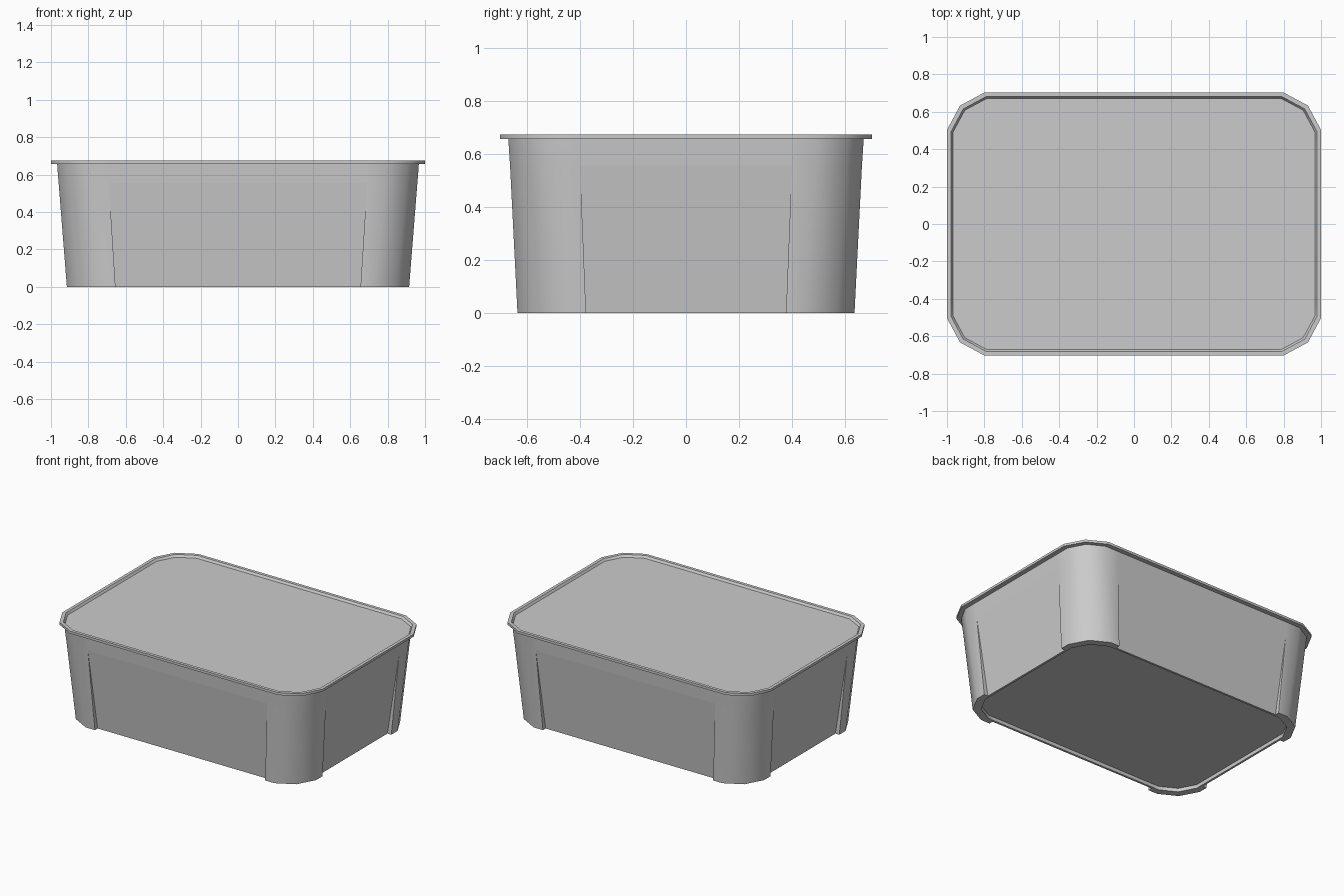
import bpy, bmesh, math

cube = bpy.data.objects.get("Cube")
if cube:
    bpy.data.objects.remove(cube)

grey = bpy.data.materials.new("grey plastic")
grey.use_nodes = True
colour = (0.6, 0.6, 0.6, 1)
grey.diffuse_color = colour
grey.node_tree.nodes["Principled BSDF"].inputs["Base Color"].default_value = colour


def ring(bm, hx, hy, z, r, px, py):
    """Rectangle with chamfered round corners; px and py mark the panel edges."""
    corner = [(hx, py), (hx, hy - r), (hx - 0.35 * r, hy - 0.35 * r), (hx - r, hy), (px, hy)]
    verts = []
    for sx, sy in ((1, 1), (-1, 1), (-1, -1), (1, -1)):
        points = corner if sx == sy else corner[::-1]
        verts += [bm.verts.new((sx * x, sy * y, z)) for x, y in points]
    return verts


def bridge(bm, a, b, gaps=True):
    """Join two rings, optionally leaving the four panel spans open."""
    n = len(a)
    for i in range(n):
        if gaps or i % 5 != 4:
            j = (i + 1) % n
            bm.faces.new((a[i], a[j], b[j], b[i]))


def finish(bm, name, flat=()):
    bmesh.ops.recalc_face_normals(bm, faces=bm.faces)
    for face in bm.faces:
        face.smooth = True
    for edge in bm.edges:
        edge.smooth = edge.calc_face_angle(0) < math.radians(40)
    for face in flat:
        for edge in face.edges:
            edge.smooth = False
    mesh = bpy.data.meshes.new(name)
    bm.to_mesh(mesh)
    bm.free()
    mesh.materials.append(grey)
    obj = bpy.data.objects.new(name, mesh)
    bpy.context.collection.objects.link(obj)


# Tub: tapered walls, panels sinking inwards towards the bottom, raised floor
bm = bmesh.new()
top = ring(bm, 0.967, 0.672, 0.66, 0.17, 0.69, 0.40)
bend = ring(bm, 0.963, 0.668, 0.6, 0.17, 0.69, 0.40)
panel_top = ring(bm, 0.959, 0.665, 0.555, 0.172, 0.69, 0.40)
foot = ring(bm, 0.915, 0.637, 0, 0.19, 0.655, 0.378)
inner = ring(bm, 0.885, 0.607, 0, 0.18, 0.655, 0.378)
lip = ring(bm, 0.87, 0.592, 0, 0.17, 0.655, 0.378)
floor = ring(bm, 0.87, 0.592, 0.025, 0.17, 0.655, 0.378)
bridge(bm, top, bend)
bridge(bm, bend, panel_top)
bridge(bm, panel_top, foot, False)
bridge(bm, foot, inner, False)
bridge(bm, inner, lip)
bridge(bm, lip, floor)
bm.faces.new(floor)
panels = []
for i in range(4, 20, 5):
    j = (i + 1) % 20
    panels.append(bm.faces.new((panel_top[i], panel_top[j], inner[j], inner[i])))
    for k in (i, j):
        bm.faces.new((panel_top[k], foot[k], inner[k]))
finish(bm, "tub", panels)

# Lid: overhanging rim with a bevelled inner edge around a sunken plate
bm = bmesh.new()
profile = [(0.04, 0.658), (0, 0.658), (0, 0.675), (0.022, 0.675), (0.032, 0.66)]
rings = [ring(bm, 1 - d, 0.703 - d, z, 0.2 - 0.6 * d, 0.69, 0.40) for d, z in profile]
for a, b in zip(rings, rings[1:]):
    bridge(bm, a, b)
bm.faces.new(rings[-1])
finish(bm, "lid")
